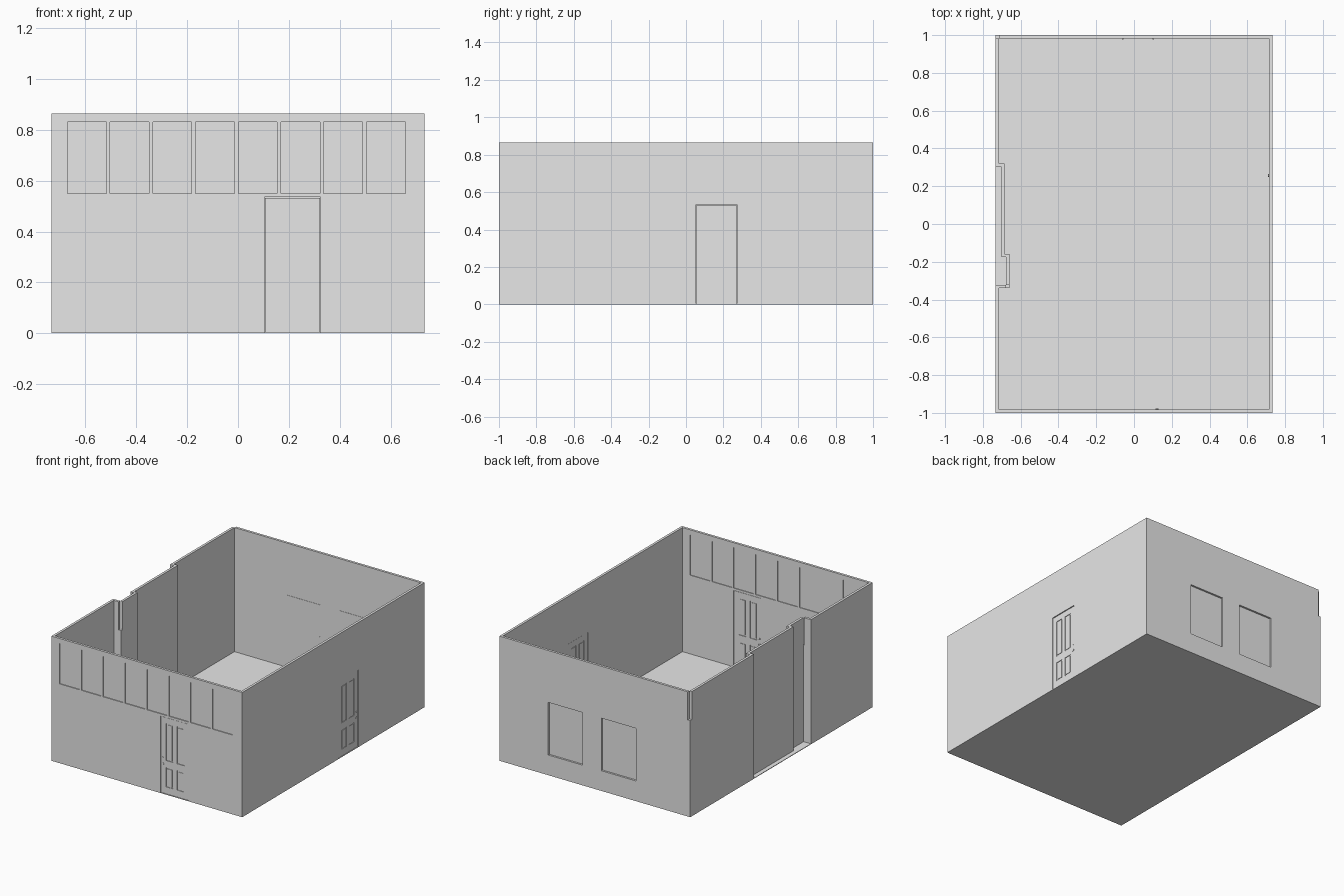
import bpy, bmesh
from mathutils import Matrix, Vector

if "Cube" in bpy.data.objects:
    bpy.data.objects.remove(bpy.data.objects["Cube"], do_unlink=True)

grey = bpy.data.materials.new("plain grey")
grey.use_nodes = True
grey.diffuse_color = (0.8, 0.8, 0.8, 1)
grey.node_tree.nodes["Principled BSDF"].inputs["Base Color"].default_value = (0.8, 0.8, 0.8, 1)

W, L, H, T = 0.7325, 1.0, 0.865, 0.017   # half width, half length, height, wall thickness


def finish(name, bm):
    bmesh.ops.recalc_face_normals(bm, faces=bm.faces)
    mesh = bpy.data.meshes.new(name)
    bm.to_mesh(mesh)
    bm.free()
    mesh.materials.append(grey)
    obj = bpy.data.objects.new(name, mesh)
    bpy.context.collection.objects.link(obj)
    return obj


def boxes(name, spans):
    """One object from boxes given as (x0, x1, y0, y1, z0, z1)."""
    bm = bmesh.new()
    for x0, x1, y0, y1, z0, z1 in spans:
        centre = Matrix.Translation(((x0 + x1) / 2, (y0 + y1) / 2, (z0 + z1) / 2))
        size = Matrix.Diagonal((x1 - x0, y1 - y0, z1 - z0, 1))
        bmesh.ops.create_cube(bm, size=1, matrix=centre @ size)
    return finish(name, bm)


def cut(obj, spans):
    cutter = boxes("cutter", spans)
    cutter.hide_render = True
    mod = obj.modifiers.new("cut", "BOOLEAN")
    mod.operation, mod.solver, mod.object = "DIFFERENCE", "EXACT", cutter
    deps = bpy.context.evaluated_depsgraph_get()
    mesh = bpy.data.meshes.new_from_object(obj.evaluated_get(deps))
    obj.modifiers.clear()
    obj.data = mesh
    bpy.data.objects.remove(cutter, do_unlink=True)


# Walls: outer and inner outlines with the stepped recess on the right side
outer = [(W, -L), (W, L), (-W, L), (-W, 0.303), (-0.702, 0.303), (-0.702, -0.175),
         (-0.677, -0.175), (-0.677, -0.323), (-W, -0.323), (-W, -L)]
inner = [(W - T, T - L), (W - T, L - T), (T - W, L - T), (T - W, 0.32), (-0.685, 0.32),
         (-0.685, -0.158), (-0.66, -0.158), (-0.66, -0.34), (T - W, -0.34), (T - W, T - L)]
floor_top = 0.004
bm = bmesh.new()
rings = [[bm.verts.new((x, y, z)) for x, y in outline]
         for outline, z in ((outer, floor_top), (outer, H), (inner, H), (inner, floor_top))]
for a, b in zip(rings, rings[1:] + rings[:1]):
    for i in range(len(outer)):
        j = (i + 1) % len(outer)
        bm.faces.new((a[i], a[j], b[j], b[i]))
walls = finish("walls", bm)

boxes("floor", [(-W, W, -L, L, 0, floor_top)])

# Openings for windows, doors and the two corner slots
front_windows = [(x, x + 0.153) for x in (-0.671 + 0.168 * i for i in range(8))]
back_windows = [(-0.315, -0.05), (0.093, 0.358)]
door_w, door_top = 0.22, 0.535
front_door_x, side_door_y = 0.215, 0.163
half = door_w / 2
openings = [(a, b, -1.1, -0.95, 0.55, 0.83) for a, b in front_windows]
openings += [(a, b, 0.95, 1.1, 0.14, 0.505) for a, b in back_windows]
openings += [
    (front_door_x - half, front_door_x + half, -1.1, -0.95, -0.1, door_top),
    (0.65, 0.8, side_door_y - half, side_door_y + half, -0.1, door_top),
    (-0.8, T - W + 0.002, L - T - 0.001, 1.1, 0.67, 1),
    (-0.678, -0.65, -0.35, -0.322, 0.67, 1),
]
cut(walls, openings)

# Window panes and latches
for i, (a, b) in enumerate(front_windows):
    boxes(f"front_window_pane_{i + 1}", [(a, b, -0.994, -0.988, 0.55, 0.83)])
for i, (a, b) in enumerate(back_windows):
    boxes(f"back_window_pane_{i + 1}", [(a, b, 0.981, 0.987, 0.14, 0.505)])
    edge = (b - 0.01) if i == 0 else (a + 0.01)
    boxes(f"back_window_latch_{i + 1}", [(edge - 0.004, edge + 0.004, 0.977, 0.982, 0.255, 0.285)])


def door(name, matrix, knob_u):
    """Four-panel door facing -y, with its outer wall face on y = 0."""
    y0, y1 = 0.004, 0.014
    leaf = boxes(name, [(0.002 - half, half - 0.002, y0, y1, floor_top, door_top - 0.003)])
    recesses, fields = [], []
    for u in (-0.07, 0.015):
        for z0, z1 in ((0.235, 0.492), (0.052, 0.187)):
            recesses.append((u, u + 0.055, y0 - 0.01, y0 + 0.004, z0, z1))
            recesses.append((u, u + 0.055, y1 - 0.004, y1 + 0.01, z0, z1))
            fields.append((u + 0.008, u + 0.047, y0 + 0.001, y1 - 0.001, z0 + 0.008, z1 - 0.008))
    cut(leaf, recesses)
    panels = boxes(name + "_panels", fields)
    # Knob and bolt pass through the leaf
    bm = bmesh.new()
    for radius, z in ((0.008, 0.208), (0.005, 0.25)):
        turn = Matrix.Translation((knob_u, 0.0115, z)) @ Matrix.Rotation(1.5708, 4, "X")
        bmesh.ops.create_cone(bm, cap_ends=True, segments=16, radius1=radius,
                              radius2=radius, depth=0.021, matrix=turn)
    knobs = finish(name + "_knob_and_bolt", bm)
    for face in knobs.data.polygons:
        face.use_smooth = len(face.vertices) == 4
    for obj in (leaf, panels, knobs):
        obj.data.transform(matrix)


door("front_door", Matrix.Translation((front_door_x, -L, 0)), -0.093)
door("side_door", Matrix.Translation((W, side_door_y, 0)) @ Matrix.Rotation(1.570796, 4, "Z"), 0.095)
